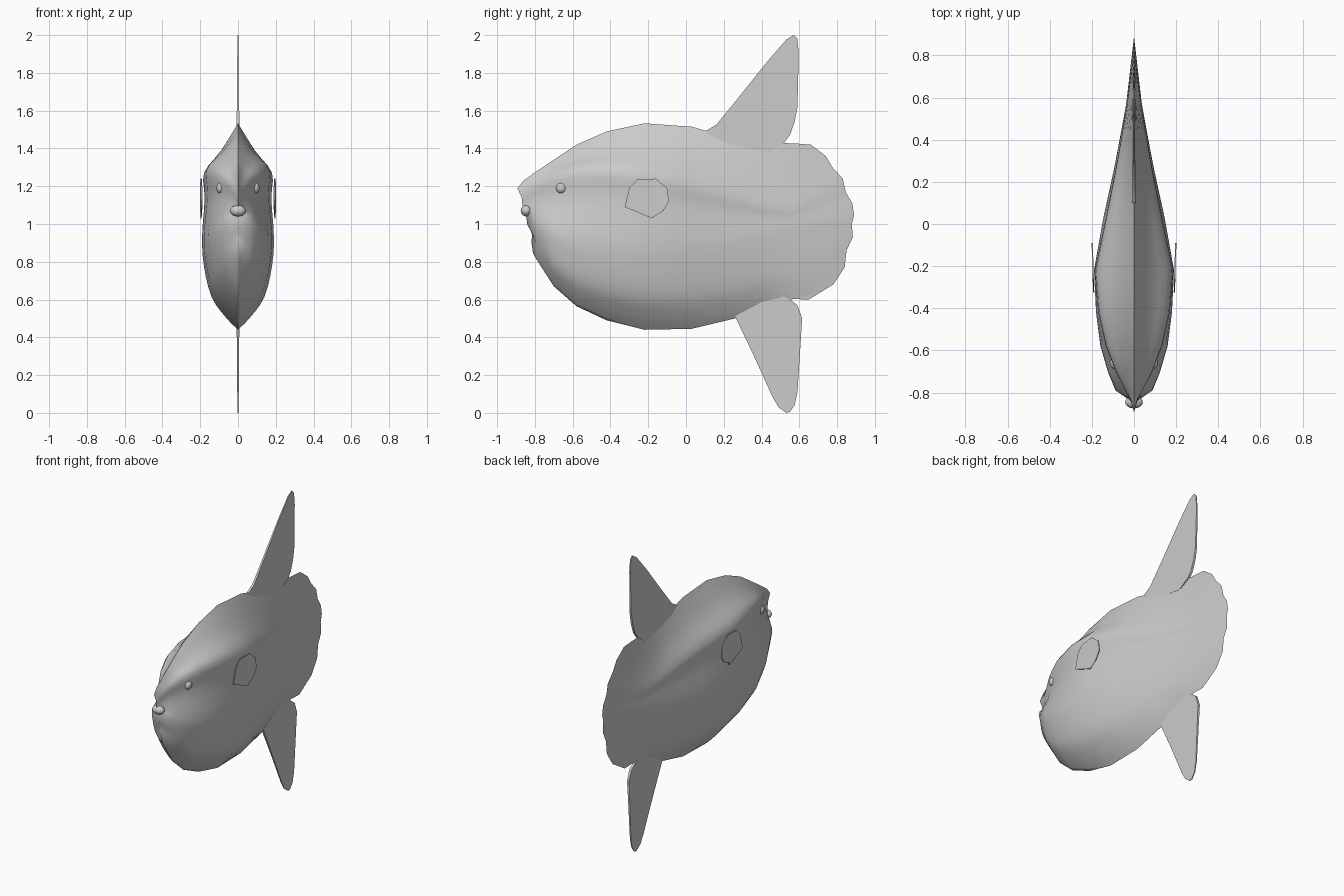
import bpy, bmesh, math
from mathutils import Vector

if "Cube" in bpy.data.objects:
    bpy.data.objects.remove(bpy.data.objects["Cube"])


def finish(name, bm, angle=45):
    bmesh.ops.recalc_face_normals(bm, faces=bm.faces)
    me = bpy.data.meshes.new(name)
    bm.to_mesh(me)
    bm.free()
    ob = bpy.data.objects.new(name, me)
    bpy.context.collection.objects.link(ob)
    bpy.ops.object.select_all(action='DESELECT')
    ob.select_set(True)
    bpy.context.view_layer.objects.active = ob
    bpy.ops.object.shade_smooth_by_angle(angle=math.radians(angle))
    return ob


def resample(pts, per, smooth):
    """Points along a polyline, 'per' samples on each span."""
    pts = [Vector(p) for p in pts]
    out = []
    for i in range(len(pts) - 1):
        b, c = pts[i], pts[i + 1]
        a = pts[i - 1] if i else b
        d = pts[i + 2] if i + 2 < len(pts) else c
        for k in range(per):
            t = k / per
            if smooth:
                m, n = (c - a) / 2, (d - b) / 2
                out.append(b * (2*t**3 - 3*t*t + 1) + m * (t**3 - 2*t*t + t)
                           + c * (3*t*t - 2*t**3) + n * (t**3 - t*t))
            else:
                out.append(b.lerp(c, t))
    return out + [pts[-1]]


def section(y, top, bot, ridge, wu, wl):
    """Half cross-section of the body, from back to belly."""
    h = top - bot
    mid = bot + 0.45 * h
    return resample([(0, y, top), (wu * 0.5, y, ridge + (top - ridge) * 0.45),
                     (wu, y, ridge), (wu * 0.98, y, ridge * 0.6 + mid * 0.4),
                     (wl, y, mid), (wl * 0.95, y, bot + 0.31 * h),
                     (wl * 0.74, y, bot + 0.16 * h),
                     (wl * 0.34, y, bot + 0.06 * h), (0, y, bot)], 3, True)


# body: face edge, cross-sections, scalloped rear edge
face = [(-0.86, 1.23), (-0.893, 1.19), (-0.87, 1.14), (-0.865, 1.09), (-0.845, 1.05),
        (-0.842, 1.0), (-0.815, 0.95), (-0.818, 0.9), (-0.81, 0.845)]
tail = [(0.66, 1.42), (0.74, 1.36), (0.775, 1.30), (0.83, 1.24), (0.845, 1.17),
        (0.88, 1.11), (0.89, 1.05), (0.878, 1.0), (0.883, 0.93), (0.85, 0.86),
        (0.84, 0.77), (0.78, 0.68), (0.65, 0.60)]
stations = [(-0.79, 1.28, 0.81, 1.20, 0.04, 0.085),
            (-0.70, 1.34, 0.67, 1.25, 0.085, 0.122),
            (-0.58, 1.42, 0.565, 1.28, 0.13, 0.158),
            (-0.42, 1.49, 0.49, 1.29, 0.165, 0.18),
            (-0.22, 1.533, 0.44, 1.27, 0.18, 0.19),
            (0.03, 1.515, 0.445, 1.22, 0.13, 0.145),
            (0.26, 1.45, 0.50, 1.15, 0.085, 0.095),
            (0.40, 1.43, 0.57, 1.10, 0.06, 0.068),
            (0.57, 1.427, 0.603, 1.08, 0.032, 0.037)]
rings = [resample([(0, y, z) for y, z in face], 3, False)]
rings += [section(*s) for s in stations]
rings.append(resample([(0, y, z) for y, z in tail], 2, False))
bm = bmesh.new()
for side in (1, -1):
    grid = [[bm.verts.new((side * p.x, p.y, p.z)) for p in r] for r in rings]
    for r, s in zip(grid, grid[1:]):
        for i in range(len(r) - 1):
            bm.faces.new((r[i], r[i + 1], s[i + 1], s[i]))
bmesh.ops.remove_doubles(bm, verts=bm.verts, dist=0.0005)
finish("body", bm, 80)


def fin(name, outline, thick):
    """Flat plate from a (y, z) outline; thick(y, z) gives its two x faces."""
    bm = bmesh.new()
    a, b = ([bm.verts.new((thick(y, z)[k], y, z)) for y, z in outline] for k in (0, 1))
    bm.faces.new(a)
    bm.faces.new(b)
    n = len(a)
    for i in range(n):
        j = (i + 1) % n
        bm.faces.new((a[i], a[j], b[j], b[i]))
    bmesh.ops.triangulate(bm, faces=[f for f in bm.faces if len(f.verts) > 4])
    return finish(name, bm)


def taper(y, z):
    t = 0.012 - 0.009 * min(1, abs(z - 1))
    return -t, t


# upper and lower fins
fin("dorsal_fin", [(0.10, 1.49), (0.16, 1.525), (0.27, 1.66), (0.43, 1.86), (0.53, 1.975),
                   (0.57, 2.0), (0.59, 1.98), (0.597, 1.9), (0.59, 1.62), (0.575, 1.54),
                   (0.55, 1.47), (0.52, 1.43), (0.44, 1.38), (0.2, 1.42)], taper)
fin("anal_fin", [(0.26, 0.51), (0.36, 0.30), (0.46, 0.08), (0.49, 0.03), (0.53, 0.0),
                 (0.55, 0.005), (0.575, 0.04), (0.59, 0.11), (0.615, 0.5), (0.59, 0.57),
                 (0.54, 0.607), (0.46, 0.64), (0.36, 0.60)], taper)

# side fins, eyes
pectoral = [(-0.325, 1.09), (-0.30, 1.19), (-0.26, 1.235), (-0.16, 1.24), (-0.10, 1.19),
            (-0.09, 1.12), (-0.12, 1.07), (-0.17, 1.055), (-0.18, 1.03)]


def ball(name, loc, scale):
    bm = bmesh.new()
    bmesh.ops.create_uvsphere(bm, u_segments=16, v_segments=10, radius=1)
    bmesh.ops.scale(bm, vec=scale, verts=bm.verts)
    bmesh.ops.translate(bm, vec=loc, verts=bm.verts)
    finish(name, bm, 60)


for side, label in ((1, "left"), (-1, "right")):
    fin("pectoral_fin_" + label, pectoral,
        lambda y, z: (side * (0.195 + 0.03 * (y + 0.2) - 0.003),
                      side * (0.195 + 0.03 * (y + 0.2) + 0.003)))
    ball("eye_" + label, (side * 0.092, -0.66, 1.19), (0.022, 0.028, 0.028))

# mouth
ball("mouth", (0, -0.845, 1.07), (0.042, 0.03, 0.03))
